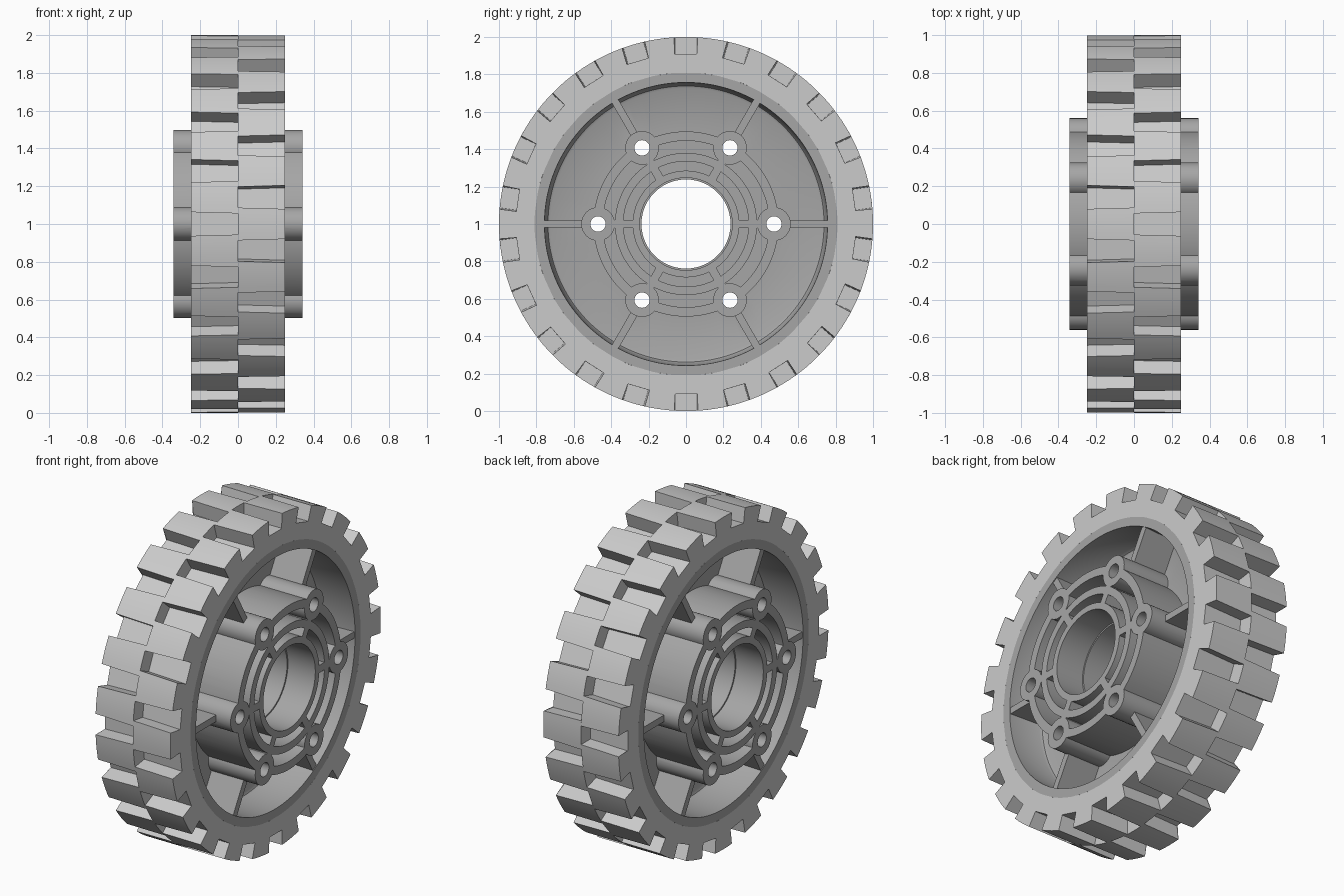
import bpy, bmesh
from math import sin, cos, asin, pi, tau
from mathutils import Vector, Matrix

if "Cube" in bpy.data.objects:
    bpy.data.objects.remove(bpy.data.objects["Cube"])

CENTRE = Vector((0, 0, 1))          # wheel axis runs along x through here
HUB_X, RIM_X = 0.342, 0.25


def ring_point(x, r, a):
    """Point at angle a from the top of the wheel."""
    return CENTRE + Vector((x, r * sin(a), r * cos(a)))


def finish(bm, name, mat=None):
    bmesh.ops.recalc_face_normals(bm, faces=bm.faces[:])
    me = bpy.data.meshes.new(name)
    bm.to_mesh(me)
    bm.free()
    ob = bpy.data.objects.new(name, me)
    bpy.context.collection.objects.link(ob)
    if mat:
        me.materials.append(mat)
    return ob


def smooth(ob):
    bpy.ops.object.select_all(action='DESELECT')
    ob.select_set(True)
    bpy.context.view_layer.objects.active = ob
    bpy.ops.object.shade_smooth_by_angle(angle=0.5)


def lathe(bm, profile, n=128):
    """Spin a closed (x, r) profile around the axle."""
    rows = [[bm.verts.new(ring_point(x, r, tau * i / n)) for i in range(n)] for x, r in profile]
    for k, a in enumerate(rows):
        b = rows[(k + 1) % len(rows)]
        for i in range(n):
            j = (i + 1) % n
            bm.faces.new((a[i], a[j], b[j], b[i]))


def mirrored(half):
    return half + [(-x, r) for x, r in reversed(half)]


def tube(bm, r0, r1, x):
    lathe(bm, mirrored([(x, r0), (x, r1)]))


def boss(bm, angle, radius, x, n=32):
    m = Matrix.Translation(ring_point(0, 0.47, angle)) @ Matrix.Rotation(pi / 2, 4, 'Y')
    bmesh.ops.create_cone(bm, cap_ends=True, segments=n, radius1=radius,
                          radius2=radius, depth=2 * x, matrix=m)


def spoke(bm, angle, r0, r1, width, x):
    m = (Matrix.Translation(CENTRE) @ Matrix.Rotation(-angle, 4, 'X')
         @ Matrix.Translation((0, 0, (r0 + r1) / 2)) @ Matrix.Diagonal((2 * x, width, r1 - r0, 1)))
    bmesh.ops.create_cube(bm, size=1, matrix=m)


def tread_row(name, side, offset, count=22, floor=0.91, inner=0.81):
    """One half of the tyre with drafted notches open to the side."""
    bm = bmesh.new()
    loops = []
    pitch = tau / count
    for x, w in ((0, 0.056), (side * RIM_X, 0.063)):
        outer, inside = [], []
        top, low = asin(w), asin(w / floor)
        lug = [(1, top + (pitch - 2 * top) * k / 5) for k in range(1, 5)]
        shape = [(1, -top), (floor, -low), (floor, low), (1, top)] + lug
        inner_angles = [-4.4, -3.6, 3.6, 4.4] + [a * 360 / tau for r, a in lug]
        for i in range(count):
            base = i * pitch + offset * pitch
            for (r, a), ia in zip(shape, inner_angles):
                outer.append(bm.verts.new(ring_point(x, r, base + a)))
                inside.append(bm.verts.new(ring_point(x, inner, base + ia * pi / 180)))
        loops += [outer, inside]
    mid_out, mid_in, side_out, side_in = loops
    n = len(mid_out)
    for a, b in ((mid_out, side_out), (side_out, side_in), (side_in, mid_in), (mid_in, mid_out)):
        for i in range(n):
            j = (i + 1) % n
            bm.faces.new((a[i], a[j], b[j], b[i]))
    smooth(finish(bm, name))


# Tyre: two tread rows staggered by half a pitch
tread_row("tread_row_right", 1, 0)
tread_row("tread_row_left", -1, 0.5)

hub_grey = bpy.data.materials.new("hub_grey")
hub_grey.diffuse_color = (0.38, 0.38, 0.38, 1)
hub_grey.use_nodes = True
hub_grey.node_tree.nodes["Principled BSDF"].inputs["Base Color"].default_value = hub_grey.diffuse_color
angles = [pi / 2 + k * pi / 3 for k in range(6)]

# Rim with its web, filleted where the two meet
bm = bmesh.new()
lathe(bm, mirrored([(0.03, 0.27), (0.03, 0.725), (0.036, 0.738), (0.05, 0.746),
                    (RIM_X, 0.757), (RIM_X, 0.81)]))
# Outer hub ring, middle ring
tube(bm, 0.445, 0.495, HUB_X)
tube(bm, 0.335, 0.38, HUB_X)
# Axle collar with stepped bore
lathe(bm, mirrored([(0.16, 0.238), (0.16, 0.247), (HUB_X, 0.247), (HUB_X, 0.285)]))
# Bolt bosses, inner webs to the collar and outer ribs to the rim
for a in angles:
    boss(bm, a, 0.09, HUB_X)
    spoke(bm, a, 0.27, 0.43, 0.045, HUB_X)
    spoke(bm, a, 0.48, 0.775, 0.04, 0.245)
wheel = finish(bm, "wheel_hub", hub_grey)

# Bolt holes
bm = bmesh.new()
for a in angles:
    boss(bm, a, 0.041, 0.5)
cutter = finish(bm, "bolt_hole_cutter")
cutter.hide_render = True
mod = wheel.modifiers.new("bolt_holes", 'BOOLEAN')
mod.operation, mod.object, mod.solver, mod.use_self = 'DIFFERENCE', cutter, 'EXACT', True
bpy.context.view_layer.objects.active = wheel
bpy.ops.object.modifier_apply(modifier=mod.name)
bpy.data.objects.remove(cutter)
smooth(wheel)
